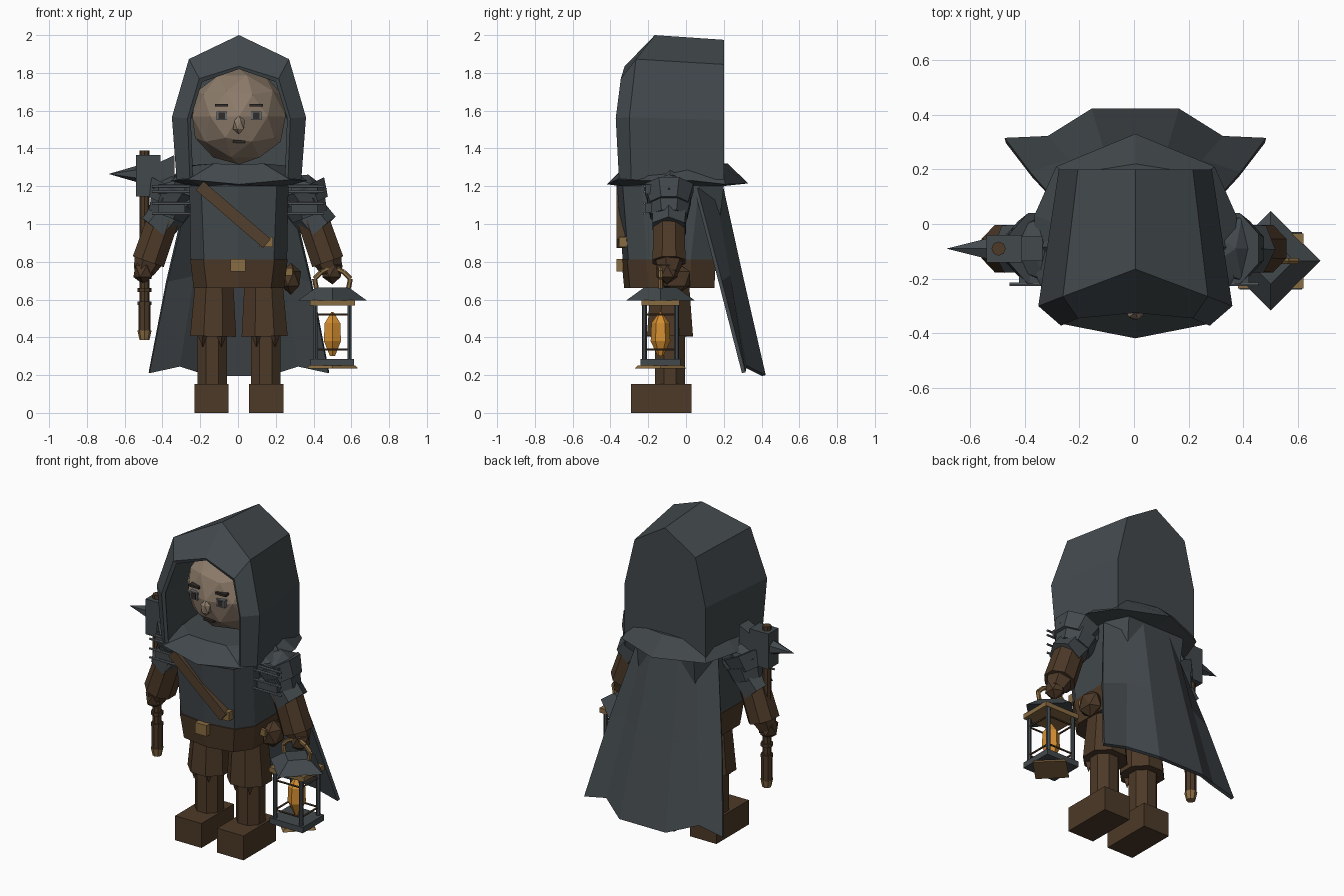
import bpy, bmesh
from math import pi
from mathutils import Vector, Matrix, Euler

if "Cube" in bpy.data.objects:
    bpy.data.objects.remove(bpy.data.objects["Cube"], do_unlink=True)

CX = .005  # centre plane of the body


def material(name, *rgb):
    m = bpy.data.materials.new(name)
    m.use_nodes = True
    m.diffuse_color = (*rgb, 1)
    bsdf = m.node_tree.nodes["Principled BSDF"]
    bsdf.inputs["Base Color"].default_value = (*rgb, 1)
    bsdf.inputs["Roughness"].default_value = 0.8
    return m


SLATE = material("slate cloth", .055, .066, .073)
STEEL = material("steel", .13, .145, .155)
BROWN = material("brown leather", .073, .041, .021)
STRAP = material("strap leather", .085, .05, .026)
BRASS = material("brass", .25, .15, .055)
SKIN = material("skin", .265, .2, .145)
AMBER = material("amber flame", .66, .27, .03)
DARK = material("dark", .03, .025, .022)


def finish(name, bm, mat):
    bmesh.ops.recalc_face_normals(bm, faces=bm.faces)
    me = bpy.data.meshes.new(name)
    bm.to_mesh(me)
    bm.free()
    me.materials.append(mat)
    ob = bpy.data.objects.new(name, me)
    bpy.context.collection.objects.link(ob)
    return ob


def box(name, mat, centre, size, rot=(0, 0, 0)):
    bm = bmesh.new()
    m = Matrix.Translation(centre) @ Euler(rot).to_matrix().to_4x4() @ Matrix.Diagonal((*size, 1))
    bmesh.ops.create_cube(bm, size=1, matrix=m)
    return finish(name, bm, mat)


def rod(name, mat, a, b, r1, r2=None, sides=8, turn=0):
    """Tapered prism between two points."""
    a, b = Vector(a), Vector(b)
    d = b - a
    q = d.to_track_quat('Z', 'Y').to_matrix().to_4x4()
    m = Matrix.Translation((a + b) / 2) @ q @ Matrix.Rotation(turn, 4, 'Z')
    bm = bmesh.new()
    bmesh.ops.create_cone(bm, cap_ends=True, segments=sides, radius1=r1,
                          radius2=r1 if r2 is None else r2, depth=d.length, matrix=m)
    return finish(name, bm, mat)


def ball(name, mat, centre, size, detail=1, rot=(0, 0, 0)):
    bm = bmesh.new()
    m = Matrix.Translation(centre) @ Euler(rot).to_matrix().to_4x4() @ Matrix.Diagonal((*size, 1))
    bmesh.ops.create_icosphere(bm, subdivisions=detail, radius=1, matrix=m)
    return finish(name, bm, mat)


def loft(name, mat, rings, closed=True, caps=()):
    bm = bmesh.new()
    vs = [[bm.verts.new(p) for p in ring] for ring in rings]
    n = len(rings[0])
    for r, t in zip(vs, vs[1:]):
        for i in range(n if closed else n - 1):
            j = (i + 1) % n
            bm.faces.new((r[i], r[j], t[j], t[i]))
    for c in caps:
        bm.faces.new(vs[c])
    return finish(name, bm, mat)


def mirrored(half):
    """Half outline completed on the other side of the centre plane."""
    right = [(CX - x, y, z) for x, y, z in reversed(half) if x > 0]
    return right + [(CX + x, y, z) for x, y, z in half]


def octagon(w, flat, y0, y1, z, cut=.13, bow=.03):
    return mirrored([(0, y0, z), (flat, y0 + bow, z), (w, y0 + cut, z),
                     (w, y1 - cut, z), (flat, y1, z), (0, y1, z)])


# Body, with a slightly keeled chest
loft("tunic", SLATE, [octagon(.255, .185, -.335, .155, .81),
                      octagon(.262, .2, -.365, .2, 1.2), octagon(.2, .12, -.28, .14, 1.3)], caps=(0, 2))
loft("wide_belt", BROWN, [octagon(.24, .17, -.327, .15, .66),
                          octagon(.258, .188, -.342, .158, .812)], caps=(0, 1))
box("belt_buckle", BRASS, (0, -.35, .782), (.08, .035, .068))
box("chest_strap", STRAP, (-.025, -.345, 1.05), (.47, .045, .062), (0, .71, 0))
box("strap_buckle", BRASS, (.15, -.33, .905), (.072, .05, .055))
ball("hip_pouch", BROWN, (.28, -.05, .71), (.06, .085, .085))
box("pouch_clasp", BRASS, (.265, -.135, .748), (.045, .02, .04))

# Legs
for s, side in ((1, "left"), (-1, "right")):
    x = CX + s * .142
    box(side + "_boot", BROWN, (CX + s * .145, -.13, .076), (.182, .32, .152))
    rod(side + "_shin", BROWN, (x, -.085, .14), (x, -.085, .42), .085, .085, 8, pi / 8)
    rod(side + "_breeches", BROWN, (x * .96, -.085, .405), (x * .92, -.085, .68), .132, .11, 8, pi / 8)
    for dx in (-.05, .05):
        rod(side + "_hem_point", BROWN, (x + dx, -.165, .35), (x + dx, -.165, .41), .002, .025, 4)

# Arms with layered shoulder guards
for s, side in ((1, "left"), (-1, "right")):
    rod(side + "_upper_arm", SLATE, (s * .24, -.08, 1.22), (s * .44, -.09, .975), .1, .1, 6)
    rod(side + "_bracer", BROWN, (s * .395, -.09, 1.03), (s * .475, -.09, .8), .09, .094, 8, pi / 8)
    rod(side + "_cuff", BROWN, (s * .475, -.09, .81), (s * .5, -.095, .745), .08, .055, 6)
    ball(side + "_hand", BROWN, (s * .5, -.1, .75), (.06, .065, .07))
    ball(side + "_shoulder_cap", SLATE, (s * .35, -.09, 1.19), (.13, .135, .075), 1, (0, s * .3, 0))
    rod(side + "_shoulder_guard", SLATE, (s * .34, -.09, 1.19), (s * .385, -.09, 1.1), .14, .11, 8, pi / 8)
    rod(side + "_lower_guard", SLATE, (s * .35, -.09, 1.12), (s * .38, -.09, 1.04), .125, .105, 8, pi / 8)
    for z in (1.2, 1.17, 1.11, 1.055):
        rod(side + "_guard_pin", STEEL, (s * .24, -.22, z), (s * .455, -.22, z), .007, sides=6)
    for z in (1.185, 1.085):
        box(side + "_guard_plate", SLATE, (s * .35, -.19, z), (.14, .05, .05))

# Hood: outline rings from the flat back to the opening and inside
hood = [
    [(0, .2, 1.975), (.21, .2, 1.845), (.28, .2, 1.55), (.28, .2, 1.21)],
    [(0, -.165, 2), (.265, -.265, 1.873), (.355, -.3, 1.565), (.33, -.29, 1.235)],
    [(0, -.325, 1.835), (.21, -.345, 1.77), (.272, -.372, 1.56), (.26, -.355, 1.24)],
    [(0, -.32, 1.82), (.195, -.335, 1.752), (.255, -.36, 1.56), (.243, -.345, 1.24)],
    [(0, -.3, 1.835), (.205, -.315, 1.762), (.266, -.34, 1.56), (.255, -.325, 1.24)],
    [(0, .15, 1.9), (.19, .15, 1.79), (.255, .15, 1.55), (.255, .15, 1.24)],
]
loft("hood", SLATE, [mirrored(h) for h in hood], closed=False, caps=(0, 5))

# Pointed mantle around the neck
loft("mantle", SLATE, [mirrored(m) for m in (
    [(0, -.31, 1.315), (.13, -.31, 1.32), (.24, -.2, 1.31), (.27, 0, 1.31), (.25, .18, 1.31), (0, .22, 1.32)],
    [(0, -.418, 1.21), (.27, -.365, 1.235), (.36, -.2, 1.23), (.37, .03, 1.23), (.29, .21, 1.21), (0, .33, 1.215)],
    [(0, -.34, 1.2), (.2, -.34, 1.2), (.25, -.2, 1.2), (.25, 0, 1.2), (.22, .17, 1.2), (0, .19, 1.2)],
)], caps=(0, 2))

# Cape flaring from the neck to the hem
cape = loft("cape", SLATE, [mirrored(c) for c in (
    [(.09, .19, 1.23), (.18, .145, 1.22), (.27, .06, 1.19)],
    [(.125, .305, .71), (.245, .235, .73), (.385, .19, .7)],
    [(.16, .422, .2), (.32, .322, .25), (.478, .315, .215)],
)], closed=False)
cape.modifiers.new("thickness", 'SOLIDIFY').thickness = .02

# Head and face
ball("head", SKIN, (CX, -.07, 1.57), (.26, .26, .255), 2)
ball("nose", SKIN, (CX, -.325, 1.525), (.035, .028, .05))
box("mouth", DARK, (CX, -.285, 1.435), (.065, .03, .012))
for s, side in ((1, "left"), (-1, "right")):
    x = CX + s * .092
    box(side + "_eye_rim", STEEL, (x, -.3, 1.573), (.056, .03, .046))
    box(side + "_pupil", DARK, (x, -.314, 1.573), (.034, .008, .034))
    box(side + "_brow", DARK, (x, -.295, 1.628), (.07, .036, .014))

# War hammer in the right hand
hx, hy = -.495, -.09
rod("hammer_shaft", BROWN, (hx, hy, .42), (hx, hy, 1.39), .026)
rod("hammer_grip", BROWN, (hx, hy, .43), (hx, hy, .58), .033)
for z in (.57, .64, .71):
    rod("grip_band", BROWN, (hx, hy, z), (hx, hy, z + .02), .036)
rod("hammer_pommel", BRASS, (hx, hy, .385), (hx, hy, .435), .026, .037)
box("hammer_block", SLATE, (-.475, hy, 1.255), (.13, .1, .22))
loft("hammer_face", SLATE, [[(x, hy + sy * .045, 1.255 + sz * h) for sy, sz in ((-1, -1), (1, -1), (1, 1), (-1, 1))]
                            for x, h in ((-.42, .07), (-.335, .11))], caps=(0, 1))
rod("hammer_spike", SLATE, (-.53, hy, 1.265), (-.685, hy, 1.265), .045, 0, 6)

# Lantern in the left hand
lx, ly = .5, -.135
rod("lantern_roof", SLATE, (lx, ly, .595), (lx, ly, .665), .182, .085, 4)
box("lantern_top_frame", BRASS, (lx, ly, .583), (.24, .2, .03))
box("lantern_base", SLATE, (lx, ly, .268), (.23, .21, .036))
rod("lantern_foot", BRASS, (lx, ly, .235), (lx, ly, .252), .135, .12, 4)
for sx in (-1, 1):
    for sy in (-1, 1):
        px, py = lx + sx * .09, ly + sy * .085
        rod("lantern_post", SLATE, (px, py, .27), (px, py, .58), .013, sides=6)
    for z in (.335, .52):
        rod("lantern_bar", BROWN, (lx - .09, ly + sx * .085, z), (lx + .09, ly + sx * .085, z), .006, sides=5)
        rod("lantern_bar", BROWN, (lx + sx * .09, ly - .085, z), (lx + sx * .09, ly + .085, z), .006, sides=5)
    # Half of the carrying handle
    path = [(.085, .66), (.095, .71), (.06, .745), (.0, .775)]
    for (x1, z1), (x2, z2) in zip(path, path[1:]):
        rod("lantern_handle", BRASS, (lx + sx * x1, ly, z1), (lx + sx * x2, ly, z2), .013, sides=6)
rod("flame_lower", AMBER, (lx, ly, .3), (lx, ly, .38), .015, .052, 6)
rod("flame_middle", AMBER, (lx, ly, .38), (lx, ly, .475), .052, .048, 6)
rod("flame_upper", AMBER, (lx, ly, .475), (lx, ly, .535), .048, .006, 6)
